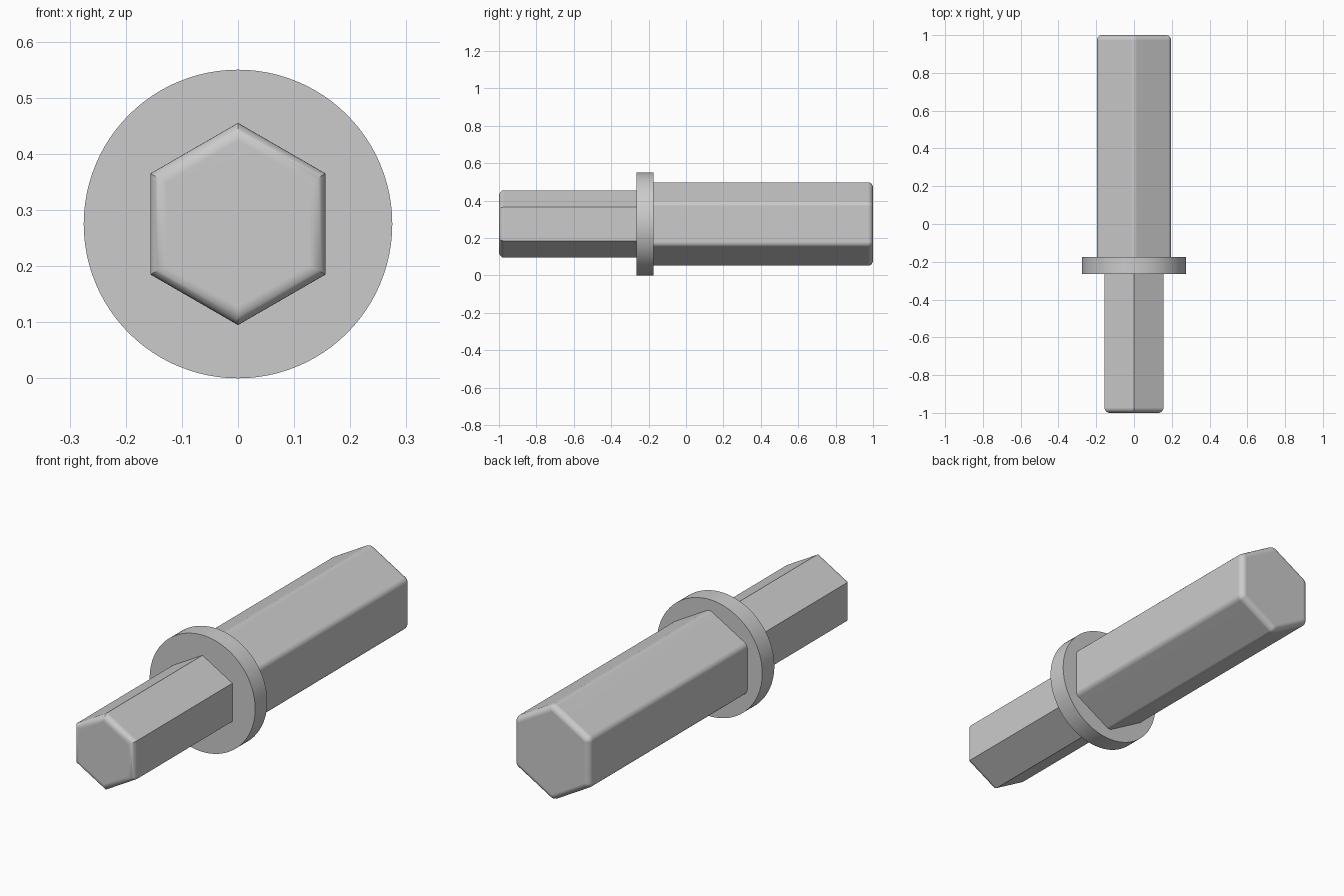
import bpy, bmesh
from math import pi, sin, cos

cube = bpy.data.objects.get("Cube")
if cube:
    bpy.data.objects.remove(cube, do_unlink=True)

AXIS_Z = 0.275
FLANGE_FRONT, FLANGE_BACK = -0.265, -0.175

steel = bpy.data.materials.new("grey steel")
steel.use_nodes = True
steel.diffuse_color = (0.6, 0.6, 0.6, 1)
steel.node_tree.nodes["Principled BSDF"].inputs["Base Color"].default_value = (0.6, 0.6, 0.6, 1)


def hexagon(apothem, fillet, steps):
    """Outline of a hexagon, point up, with rounded corners when steps > 0."""
    reach = (apothem - fillet) / cos(pi / 6)
    points = []
    for corner in range(6):
        mid = pi / 2 + corner * pi / 3
        if not steps:
            points.append((apothem / cos(pi / 6) * cos(mid), apothem / cos(pi / 6) * sin(mid)))
        for i in range(steps + 1 if steps else 0):
            a = mid - pi / 6 + pi / 3 * i / steps
            points.append((reach * cos(mid) + fillet * cos(a), reach * sin(mid) + fillet * sin(a)))
    return points


def circle(radius, sides):
    return [(radius * cos(2 * pi * i / sides), radius * sin(2 * pi * i / sides)) for i in range(sides)]


def loft(name, sections):
    """Skin a list of (y, outline) sections and cap both ends."""
    bm = bmesh.new()
    rings = [[bm.verts.new((x, y, z + AXIS_Z)) for x, z in outline] for y, outline in sections]
    for a, b in zip(rings, rings[1:]):
        for i in range(len(a)):
            j = (i + 1) % len(a)
            bm.faces.new((a[i], a[j], b[j], b[i]))
    bm.faces.new(rings[0])
    bm.faces.new(rings[-1])
    bmesh.ops.recalc_face_normals(bm, faces=bm.faces)
    mesh = bpy.data.meshes.new(name)
    bm.to_mesh(mesh)
    bm.free()
    mesh.materials.append(steel)
    obj = bpy.data.objects.new(name, mesh)
    bpy.context.collection.objects.link(obj)
    bpy.ops.object.select_all(action="DESELECT")
    obj.select_set(True)
    bpy.context.view_layer.objects.active = obj
    bpy.ops.object.shade_smooth_by_angle(angle=pi / 6)
    # Keep the broad flats flat beside the rounded edges
    weighted = obj.modifiers.new("flat faces", "WEIGHTED_NORMAL")
    weighted.keep_sharp = True
    return obj


def hex_bar(name, root, tip, apothem, fillet, steps, end_radius):
    """Hexagonal bar from the flange to a rounded tip."""
    direction = 1 if tip > root else -1
    sections = [(root, hexagon(apothem, fillet, steps))]
    for i in range(9):
        t = pi / 2 * i / 8
        inset = end_radius * (1 - cos(t))
        y = tip - direction * end_radius * (1 - sin(t))
        sections.append((y, hexagon(apothem - inset, max(fillet - inset, 0), steps)))
    return loft(name, sections)


# Thin sharp-edged bar in front, thick round-edged bar behind, disc between
hex_bar("front_hex_bar", FLANGE_FRONT + 0.01, -1, 0.156, 0, 0, 0.028)
hex_bar("back_hex_bar", FLANGE_BACK - 0.01, 1, 0.197, 0.03, 6, 0.028)
disc = circle(AXIS_Z, 96)
loft("flange", [(FLANGE_FRONT, disc), (FLANGE_BACK, disc)])
